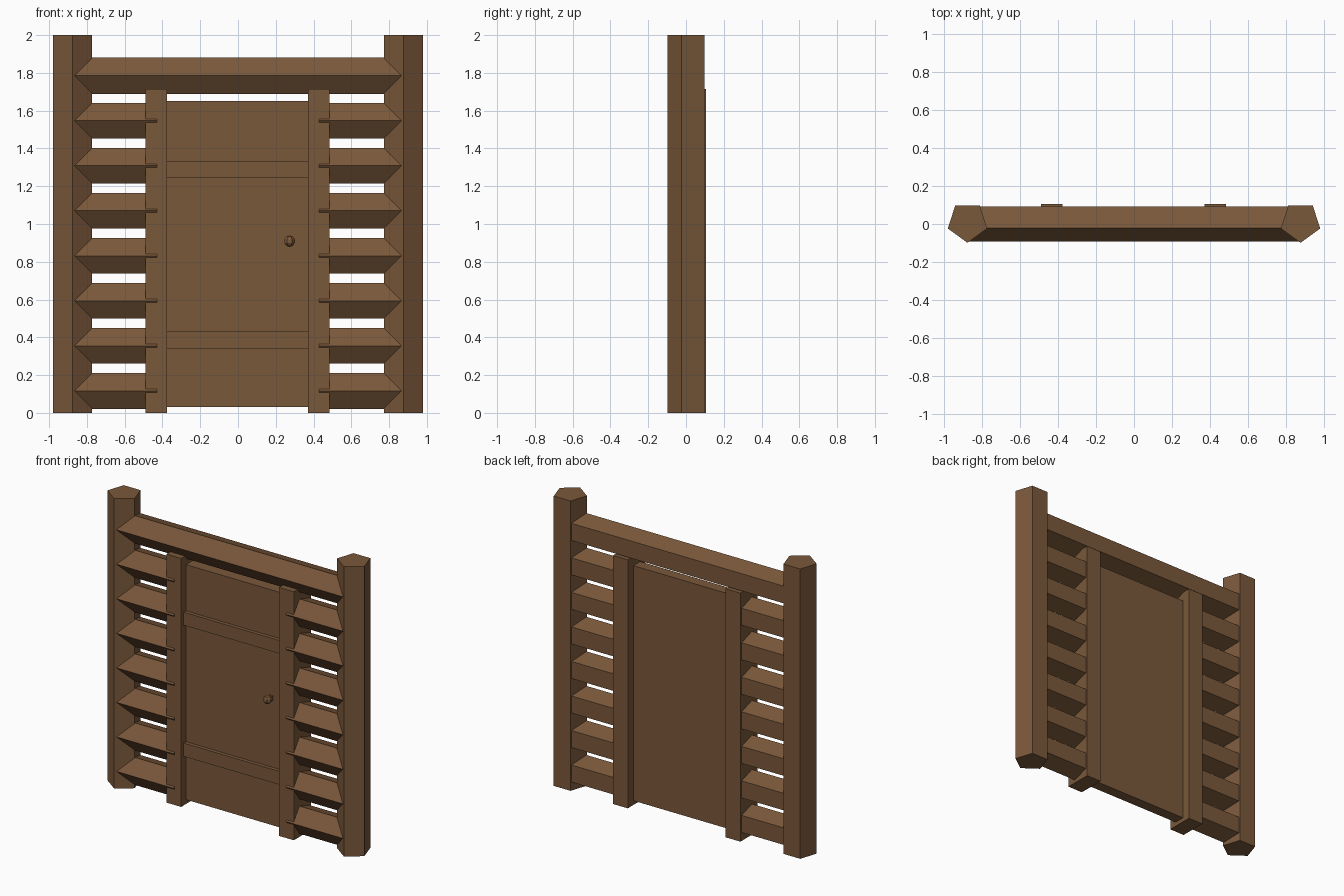
import bpy, bmesh, math
from mathutils import Vector

if "Cube" in bpy.data.objects:
    bpy.data.objects.remove(bpy.data.objects["Cube"])

wood = bpy.data.materials.new("brown wood")
wood.diffuse_color = (0.195, 0.098, 0.043, 1)
wood.use_nodes = True
wood.node_tree.nodes["Principled BSDF"].inputs["Base Color"].default_value = wood.diffuse_color


def finish(name, bm):
    bmesh.ops.recalc_face_normals(bm, faces=bm.faces)
    mesh = bpy.data.meshes.new(name)
    bm.to_mesh(mesh)
    bm.free()
    mesh.materials.append(wood)
    obj = bpy.data.objects.new(name, mesh)
    bpy.context.collection.objects.link(obj)
    return obj


def box(name, x0, x1, y0, y1, z0, z1):
    bm = bmesh.new()
    bmesh.ops.create_cube(bm, size=1)
    for v in bm.verts:
        v.co = Vector((x0 + (v.co.x + .5) * (x1 - x0),
                       y0 + (v.co.y + .5) * (y1 - y0),
                       z0 + (v.co.z + .5) * (z1 - z0)))
    return finish(name, bm)


def five_sided_log(name, start, end, radius, across):
    # pentagonal prism with one ridge pointing to the front (-y)
    bm = bmesh.new()
    across = Vector(across)
    ends = []
    for p in (Vector(start), Vector(end)):
        ring = []
        for i in range(5):
            a = math.tau * i / 5
            ring.append(bm.verts.new(p + across * radius * math.sin(a)
                                     + Vector((0, -radius * math.cos(a), 0))))
        bm.faces.new(ring)
        ends.append(ring)
    for i in range(5):
        j = (i + 1) % 5
        bm.faces.new((ends[0][i], ends[0][j], ends[1][j], ends[1][i]))
    return finish(name, bm)


# tall corner posts, door jambs and short wall logs on both sides
for side, s in (("left", -1), ("right", 1)):
    five_sided_log(side + "_post", (s * .877, .01, 0), (s * .877, .01, 2), .109, (1, 0, 0))
    jamb = -.4325 if s < 0 else .4275
    box(side + "_door_jamb", jamb - .0565, jamb + .0565, -.083, .105, 0, 1.715)
    for i in range(7):
        z = .117 + i * .2383
        five_sided_log(f"{side}_wall_log_{i + 1}", (s * .88, .01, z),
                       (s * .428, .01, z), .1, (0, 0, 1))

# long top log
five_sided_log("lintel_log", (-.88, .01, 1.785), (.88, .01, 1.785), .101, (0, 0, 1))

# door leaf with two raised battens
box("door", -.378, .373, -.03, .045, .03, 1.652)
box("lower_batten", -.378, .373, -.055, -.02, .338, .43)
box("upper_batten", -.378, .373, -.055, -.02, 1.243, 1.333)

# door knob: short neck and faceted ball
box("knob_neck", .26, .29, -.06, -.025, .895, .925)
bm = bmesh.new()
bmesh.ops.create_uvsphere(bm, u_segments=7, v_segments=5, radius=.03)
bmesh.ops.translate(bm, verts=bm.verts, vec=(.273, -.066, .909))
finish("door_knob", bm)
